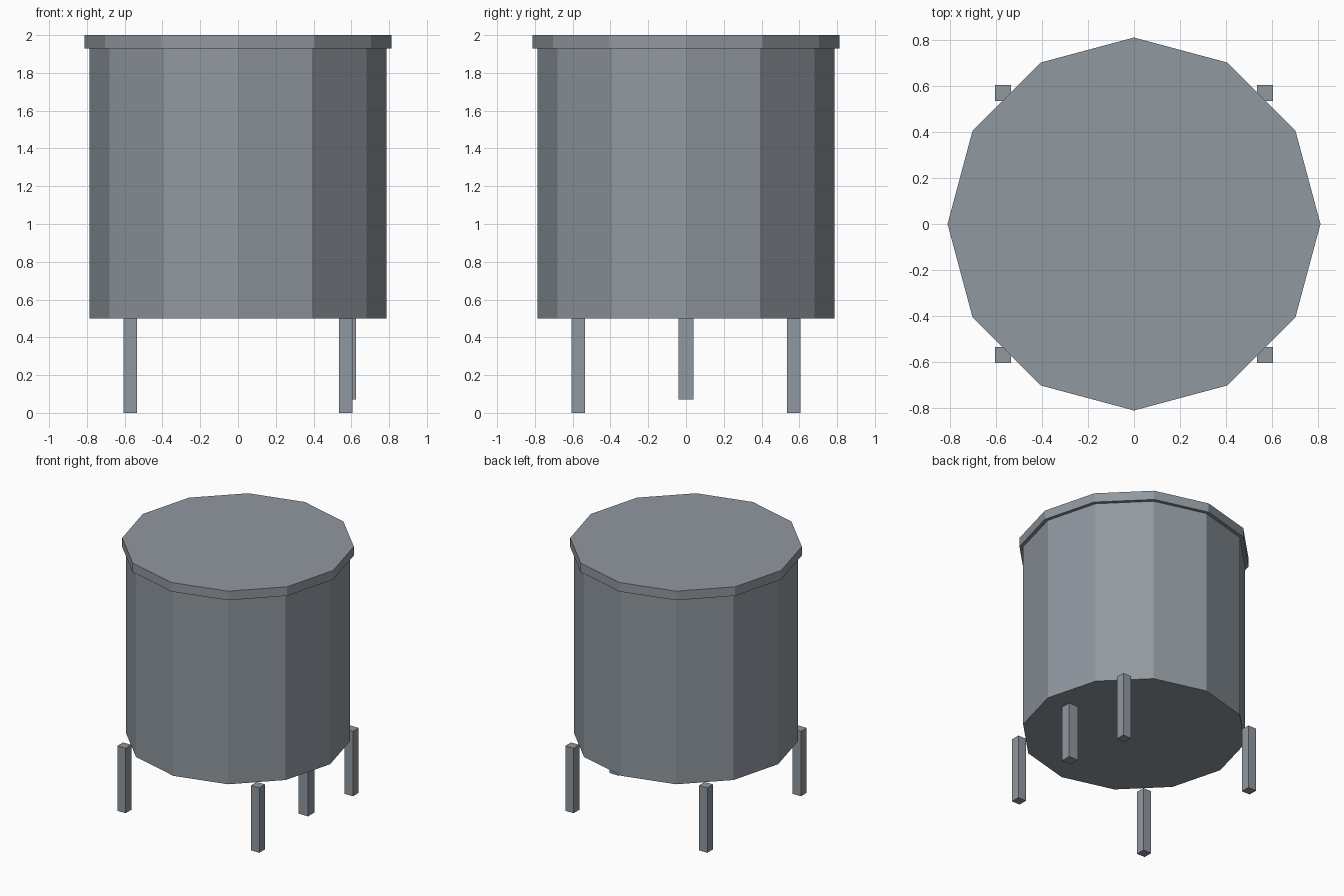
import bpy
import math

if "Cube" in bpy.data.objects:
    bpy.data.objects.remove(bpy.data.objects["Cube"])

SIDES = 12

grey = bpy.data.materials.new("steel grey")
grey.diffuse_color = (0.28, 0.315, 0.35, 1)
grey.use_nodes = True
grey.node_tree.nodes["Principled BSDF"].inputs["Base Color"].default_value = grey.diffuse_color


def drum(name, radius, z0, z1):
    """Flat-faced twelve-sided cylinder with corners on the x and y axes."""
    bpy.ops.mesh.primitive_cylinder_add(
        vertices=SIDES, radius=radius, depth=z1 - z0, location=(0, 0, (z0 + z1) / 2))
    obj = bpy.context.object
    obj.name = name
    obj.data.materials.append(grey)
    return obj


def post(name, x, y, size, z0, z1):
    """Square upright post."""
    bpy.ops.mesh.primitive_cube_add(size=1, location=(x, y, (z0 + z1) / 2))
    obj = bpy.context.object
    obj.name = name
    obj.scale = (size, size, z1 - z0)
    bpy.ops.object.transform_apply(location=False, rotation=False, scale=True)
    obj.data.materials.append(grey)
    return obj


# Tank body and overhanging lid
drum("tank_body", 0.786, 0.5, 1.94)
drum("tank_lid", 0.812, 1.93, 2.0)

# Four corner legs
for side_y, label_y in ((-1, "front"), (1, "back")):
    for side_x, label_x in ((-1, "left"), (1, "right")):
        post(f"{label_y}_{label_x}_leg", 0.57 * side_x, 0.57 * side_y, 0.07, 0, 0.5)

# Outlet pipe under the right edge, stopping short of the ground
post("drain_pipe", 0.585, 0, 0.08, 0.07, 0.5)
